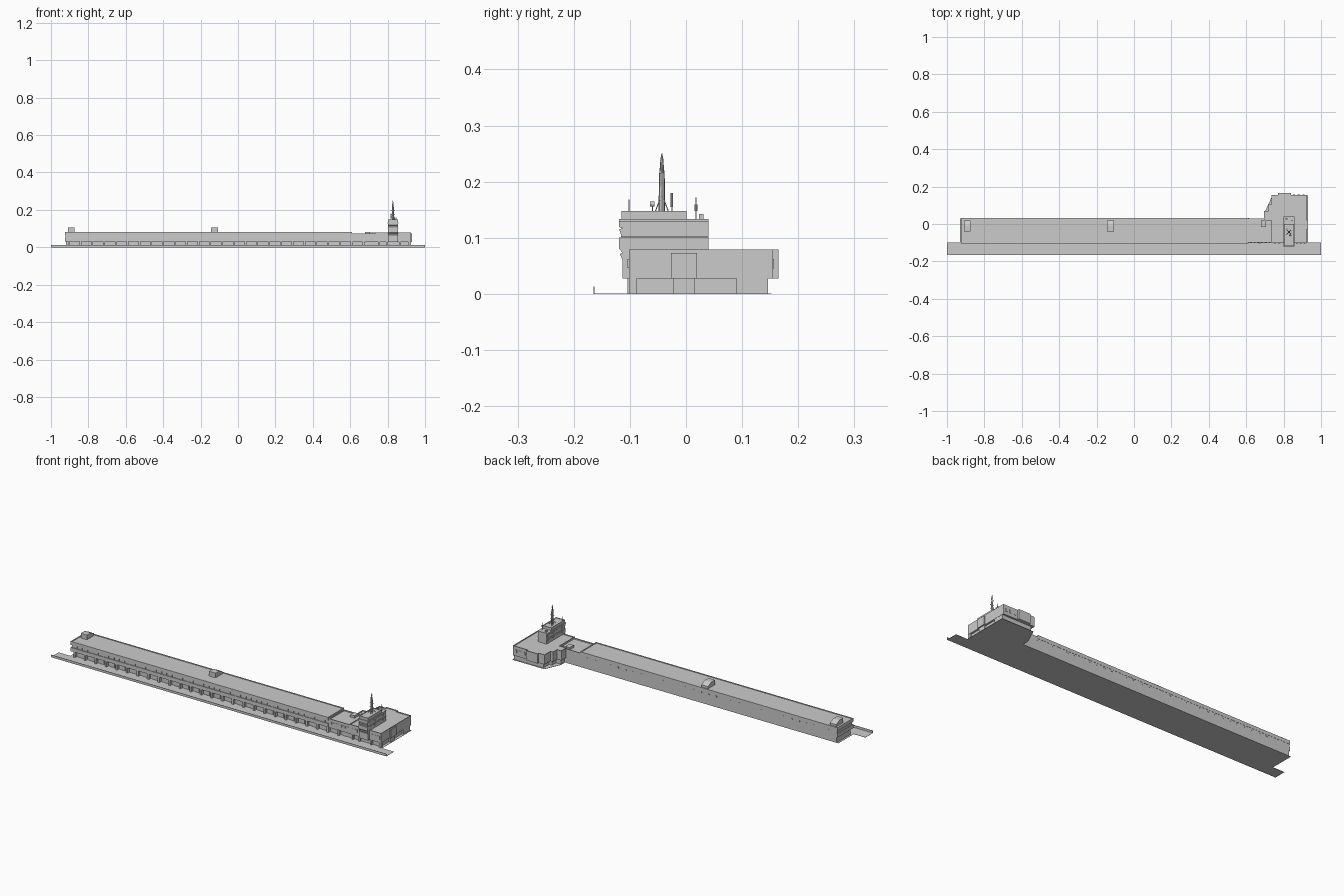
import bpy, bmesh, math
from mathutils import Vector


def mesh_object(name, bm):
    bmesh.ops.recalc_face_normals(bm, faces=bm.faces)
    me = bpy.data.meshes.new(name)
    bm.to_mesh(me)
    bm.free()
    ob = bpy.data.objects.new(name, me)
    bpy.context.collection.objects.link(ob)
    return ob


def prism(name, pts, z0, z1, lip=0.0, depth=0.004):
    """Extrude a plan outline upward; lip makes a parapet round a sunken roof."""
    bm = bmesh.new()
    base = bm.faces.new([bm.verts.new((x, y, z0)) for x, y in pts])
    res = bmesh.ops.extrude_face_region(bm, geom=[base], use_keep_orig=True)
    bmesh.ops.translate(bm, vec=(0, 0, z1 - z0),
                        verts=[v for v in res['geom'] if isinstance(v, bmesh.types.BMVert)])
    bmesh.ops.recalc_face_normals(bm, faces=bm.faces)
    if lip:
        bm.normal_update()
        top = max(bm.faces, key=lambda f: f.calc_center_median().z)
        bmesh.ops.inset_region(bm, faces=[top], thickness=lip)
        down = bmesh.ops.extrude_face_region(bm, geom=[top])
        bmesh.ops.translate(bm, vec=(0, 0, -depth),
                            verts=[v for v in down['geom'] if isinstance(v, bmesh.types.BMVert)])
        if top.is_valid:
            bm.faces.remove(top)
    return mesh_object(name, bm)


def rect(x0, x1, y0, y1):
    return [(x0, y0), (x1, y0), (x1, y1), (x0, y1)]


def box(name, x0, x1, y0, y1, z0, z1, lip=0.0, depth=0.004):
    return prism(name, rect(x0, x1, y0, y1), z0, z1, lip, depth)


def boxes(name, items):
    """Many repeated boxes joined in one mesh."""
    bm = bmesh.new()
    for x0, x1, y0, y1, z0, z1 in items:
        vs = bmesh.ops.create_cube(bm, size=1)['verts']
        for v in vs:
            v.co = Vector((x0 if v.co.x < 0 else x1, y0 if v.co.y < 0 else y1,
                           z0 if v.co.z < 0 else z1))
    return mesh_object(name, bm)


def profile_x(name, yz, x0, x1):
    """Extrude a side profile (y, z) along x."""
    bm = bmesh.new()
    a = [bm.verts.new((x0, y, z)) for y, z in yz]
    b = [bm.verts.new((x1, y, z)) for y, z in yz]
    bm.faces.new(a)
    bm.faces.new(b)
    for i in range(len(a)):
        j = (i + 1) % len(a)
        bm.faces.new((a[i], a[j], b[j], b[i]))
    return mesh_object(name, bm)


def rod(name, p, q, r0, r1=None, n=8):
    p, q = Vector(p), Vector(q)
    bm = bmesh.new()
    bmesh.ops.create_cone(bm, cap_ends=True, segments=n, radius1=r0,
                          radius2=r0 if r1 is None else r1, depth=(q - p).length)
    ob = mesh_object(name, bm)
    ob.location = (p + q) / 2
    ob.rotation_euler = (q - p).to_track_quat('Z', 'Y').to_euler()
    return ob


# Ground sheet and the quay kerb along the front
box("quay_apron", -1, 1, -0.165, -0.10, 0, 0.001)
box("quay_kerb", -1, 1, -0.165, -0.163, 0, 0.013)
box("hall_ground", -0.93, 0.70, -0.10, 0.03, 0, 0.001)

# Long freight hall: recessed ground floor, wall, window band, roof band
F = -0.105
box("hall_ground_floor", -0.92, 0.74, -0.088, 0.03, 0.001, 0.03)
box("hall_lower_wall", -0.925, 0.61, F, 0.03, 0.03, 0.05)
box("hall_window_band", -0.921, 0.61, F + 0.004, 0.03, 0.05, 0.064)
box("hall_roof_band", -0.925, 0.61, F, 0.031, 0.064, 0.083, 0.007, 0.003)
boxes("hall_dock_piers", [(-0.91 + i * 0.063, -0.90 + i * 0.063, F + 0.001, -0.088, 0.001, 0.03)
                          for i in range(26)])
boxes("hall_dock_doors", [(-0.885 + i * 0.063, -0.862 + i * 0.063, -0.09, -0.088, 0.001, 0.022)
                          for i in range(26)])
boxes("hall_window_mullions", [(-0.89 + i * 0.0315, -0.888 + i * 0.0315, F + 0.001, F + 0.004, 0.05, 0.064)
                               for i in range(48)])
boxes("hall_back_windows", [(-0.88 + i * 0.045, -0.87 + i * 0.045, 0.03, 0.0308, 0.054, 0.061)
                            for i in range(34)])

# Lower link between hall and head building
box("link_upper_floor", 0.61, 0.74, -0.10, 0.03, 0.027, 0.075, 0.005, 0.006)
boxes("link_windows", [(0.618 + i * 0.02, 0.63 + i * 0.02, -0.102, -0.10, 0.048, 0.06)
                       for i in range(6)])

# Rooftop plant houses with sloping backs
for x0, x1 in ((-0.91, -0.873), (-0.145, -0.106)):
    profile_x("roof_house", [(-0.04, 0.08), (-0.04, 0.105), (-0.008, 0.105),
                             (0.02, 0.092), (0.02, 0.08)], x0, x1)
box("link_roof_house", 0.68, 0.705, -0.015, 0.02, 0.068, 0.082)

# Head building: stepped plan, overhanging upper floor
head = [(0.735, -0.102), (0.925, -0.102), (0.925, 0.155), (0.84, 0.155), (0.84, 0.165),
        (0.77, 0.165), (0.77, 0.155), (0.735, 0.155), (0.735, 0.105), (0.72, 0.105),
        (0.72, 0.07), (0.695, 0.07), (0.695, 0.02), (0.735, 0.02)]
foot = [(0.735, -0.09), (0.915, -0.09), (0.915, 0.145), (0.75, 0.145), (0.75, 0.095),
        (0.733, 0.095), (0.733, 0.06), (0.705, 0.06), (0.705, 0.02), (0.735, 0.02)]
prism("head_ground", [(0.70, -0.11), (0.93, -0.11), (0.93, 0.152), (0.74, 0.152), (0.70, 0.066)],
      0, 0.001)
prism("head_ground_floor", foot, 0.001, 0.027)
prism("head_upper_floor", head, 0.027, 0.079, 0.005, 0.004)
box("head_end_bay", 0.92, 0.931, -0.027, 0.02, 0.027, 0.073)
boxes("head_end_piers", [(0.912, 0.924, y, y + w, 0.001, 0.027)
                         for y, w in ((-0.102, 0.014), (-0.022, 0.037), (0.09, 0.056))])
boxes("head_front_piers", [(x, x + 0.008, -0.101, -0.09, 0.001, 0.027)
                           for x in (0.75, 0.79, 0.86, 0.915)])
boxes("head_front_windows", [(x, x + 0.013, -0.104, -0.102, 0.046, 0.062)
                             for x in (0.745, 0.77, 0.865, 0.885, 0.905)])
boxes("head_back_windows", [(x, x + 0.012, 0.155, 0.157, 0.045, 0.062)
                            for x in (0.85, 0.875, 0.90)])

# Bridge tower with slanted front windows
tower = [(0.04, 0.07), (0.04, 0.133), (-0.119, 0.133), (-0.119, 0.119), (-0.113, 0.117),
         (-0.119, 0.115), (-0.115, 0.103), (-0.105, 0.103), (-0.105, 0.100), (-0.119, 0.100),
         (-0.119, 0.080), (-0.113, 0.073), (-0.118, 0.071), (-0.113, 0.06), (-0.113, 0.027),
         (-0.10, 0.027), (-0.10, 0.07)]
profile_x("tower_body", tower, 0.803, 0.855)
box("tower_floor_rim", 0.80, 0.858, -0.116, 0.04, 0.100, 0.103)
box("tower_rim_top", 0.80, 0.858, -0.119, 0.04, 0.128, 0.133)
box("tower_cabin", 0.803, 0.855, -0.115, 0.001, 0.133, 0.148, 0.003, 0.003)
boxes("tower_side_windows", [(x, x + 0.002, -0.105 + i * 0.024, -0.087 + i * 0.024, z, z + 0.01)
                             for x in (0.8015, 0.8545) for z in (0.087, 0.112) for i in range(6)])

# Mast with stays, crossbars and tip
MX, MY = 0.828, -0.043
rod("mast", (MX, MY, 0.145), (MX, MY, 0.215), 0.006, 0.005)
rod("mast_top", (MX, MY, 0.215), (MX, MY, 0.238), 0.0025)
rod("mast_tip", (MX, MY, 0.238), (MX, MY, 0.25), 0.003, 0.0008)
for sx, sy in ((1, 1), (-1, 1), (1, -1), (-1, -1)):
    rod("mast_stay", (MX + 0.012 * sx, MY + 0.012 * sy, 0.146), (MX, MY, 0.178), 0.0009, n=5)
    rod("mast_aerial", (MX + 0.004 * sx, MY + 0.004 * sy, 0.215),
        (MX + 0.002 * sx, MY + 0.002 * sy, 0.238), 0.0007, n=5)
for z in (0.172, 0.195):
    box("mast_crossbar", MX - 0.012, MX + 0.012, MY - 0.001, MY + 0.001, z, z + 0.002)

# Radar dish, funnels and whip aerials on the tower roof
rod("dish", (0.835, -0.064, 0.16), (0.835, -0.056, 0.16), 0.0045, n=12)
rod("dish_post", (0.835, -0.06, 0.145), (0.835, -0.06, 0.16), 0.001, n=6)
rod("drum_aerial", (0.818, -0.025, 0.155), (0.818, -0.025, 0.18), 0.0022)
rod("drum_post", (0.818, -0.025, 0.145), (0.818, -0.025, 0.155), 0.001, n=6)
rod("front_whip", (0.81, -0.102, 0.145), (0.81, -0.102, 0.168), 0.0009, n=6)
rod("rear_whip", (0.845, 0.018, 0.133), (0.845, 0.018, 0.172), 0.0009, n=6)
rod("rear_lamp", (0.845, 0.018, 0.148), (0.845, 0.018, 0.159), 0.0028)
box("rear_vent", 0.81, 0.82, 0.023, 0.031, 0.133, 0.142)
